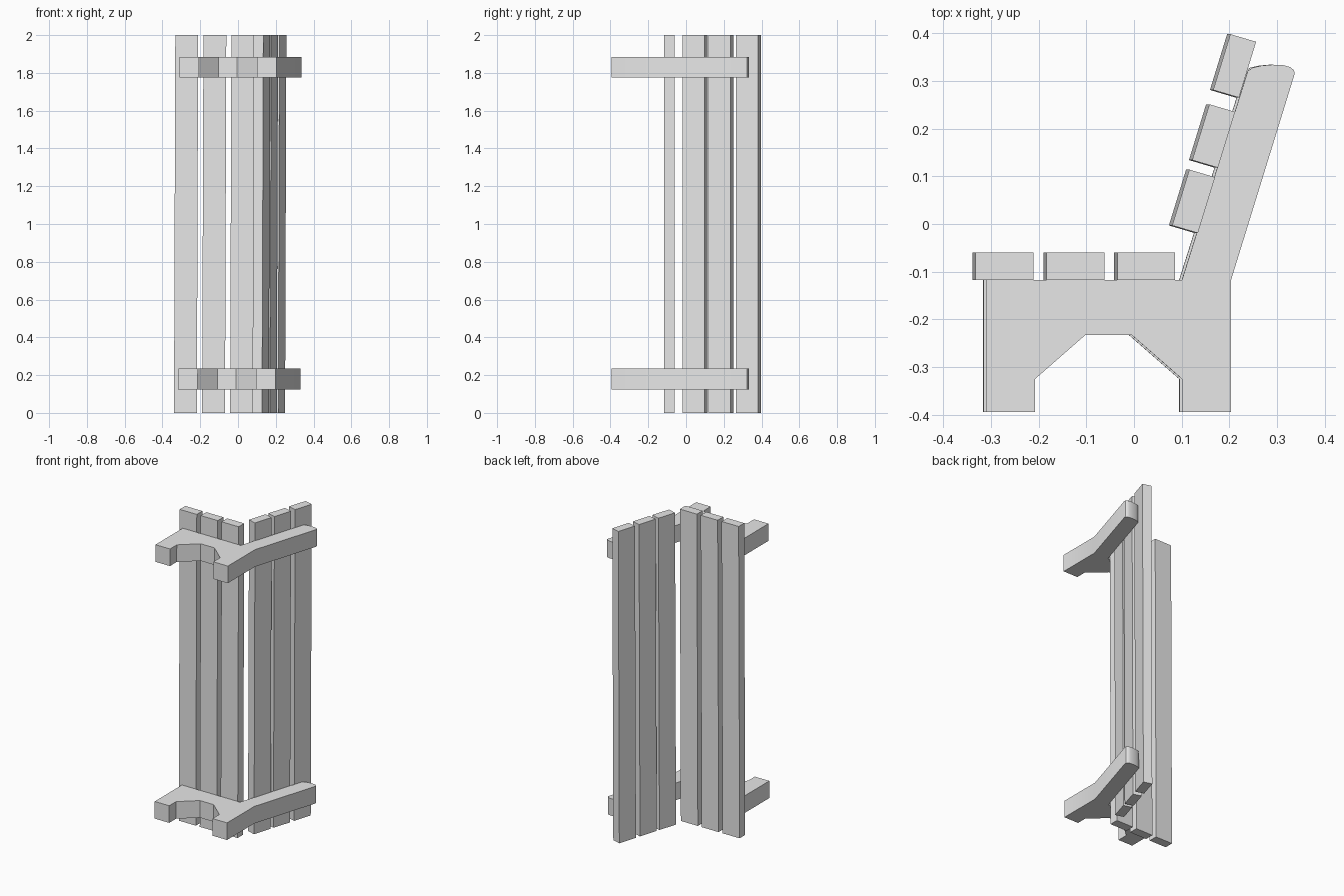
import bpy, bmesh
from mathutils import Vector

cube = bpy.data.objects.get("Cube")
if cube:
    bpy.data.objects.remove(cube, do_unlink=True)

GREY = (0.8, 0.8, 0.8, 1)
mat = bpy.data.materials.new("plain grey")
mat.use_nodes = True
mat.diffuse_color = GREY
mat.node_tree.nodes["Principled BSDF"].inputs["Base Color"].default_value = GREY

LEAN = 0.0034  # the whole bench leans slightly toward +x


def extrude_profile(name, points, z0, z1):
    """Prism of an x/y outline between two heights, following the lean."""
    bm = bmesh.new()
    face = bm.faces.new([bm.verts.new((x, y, z0)) for x, y in points])
    top = bmesh.ops.extrude_face_region(bm, geom=[face])["geom"]
    verts = [v for v in top if isinstance(v, bmesh.types.BMVert)]
    bmesh.ops.translate(bm, verts=verts, vec=(0, 0, z1 - z0))
    for v in bm.verts:
        v.co.x += LEAN * (v.co.z - 2)
    bmesh.ops.recalc_face_normals(bm, faces=bm.faces)
    mesh = bpy.data.meshes.new(name)
    bm.to_mesh(mesh)
    bm.free()
    mesh.materials.append(mat)
    obj = bpy.data.objects.new(name, mesh)
    bpy.context.collection.objects.link(obj)
    return obj


def smooth(obj):
    bpy.ops.object.select_all(action='DESELECT')
    obj.select_set(True)
    bpy.context.view_layer.objects.active = obj
    bpy.ops.object.shade_smooth_by_angle(angle=0.7)


# End frames: two legs, an arched underside and a leaning back post
frame = [(-0.31, -0.117), (-0.31, -0.394), (-0.207, -0.394), (-0.207, -0.325),
         (-0.102, -0.233), (-0.004, -0.233), (0.101, -0.325), (0.101, -0.394),
         (0.204, -0.394), (0.204, -0.117), (0.337, 0.314), (0.336, 0.322),
         (0.328, 0.329), (0.313, 0.333), (0.29, 0.334), (0.268, 0.332),
         (0.25, 0.328), (0.239, 0.321), (0.101, -0.117)]
for name, z in (("lower_frame", 0.125), ("upper_frame", 1.775)):
    smooth(extrude_profile(name, frame, z, z + 0.11))


# Slats: width runs along one direction, thickness along the other
def slat(name, corner, along, across):
    c, a, b = Vector(corner), Vector(along), Vector(across)
    extrude_profile(name, [c, c + a, c + a + b, c + b], 0, 2)


for i, x in enumerate((-0.332, -0.183, -0.035)):
    slat(f"seat_slat_{i + 1}", (x, -0.117), (0.121, 0), (0, 0.057))

for i, corner in enumerate(((0.134, -0.019), (0.176, 0.118), (0.22, 0.265))):
    slat(f"back_slat_{i + 1}", corner, (0.036, 0.117), (-0.054, 0.016))
